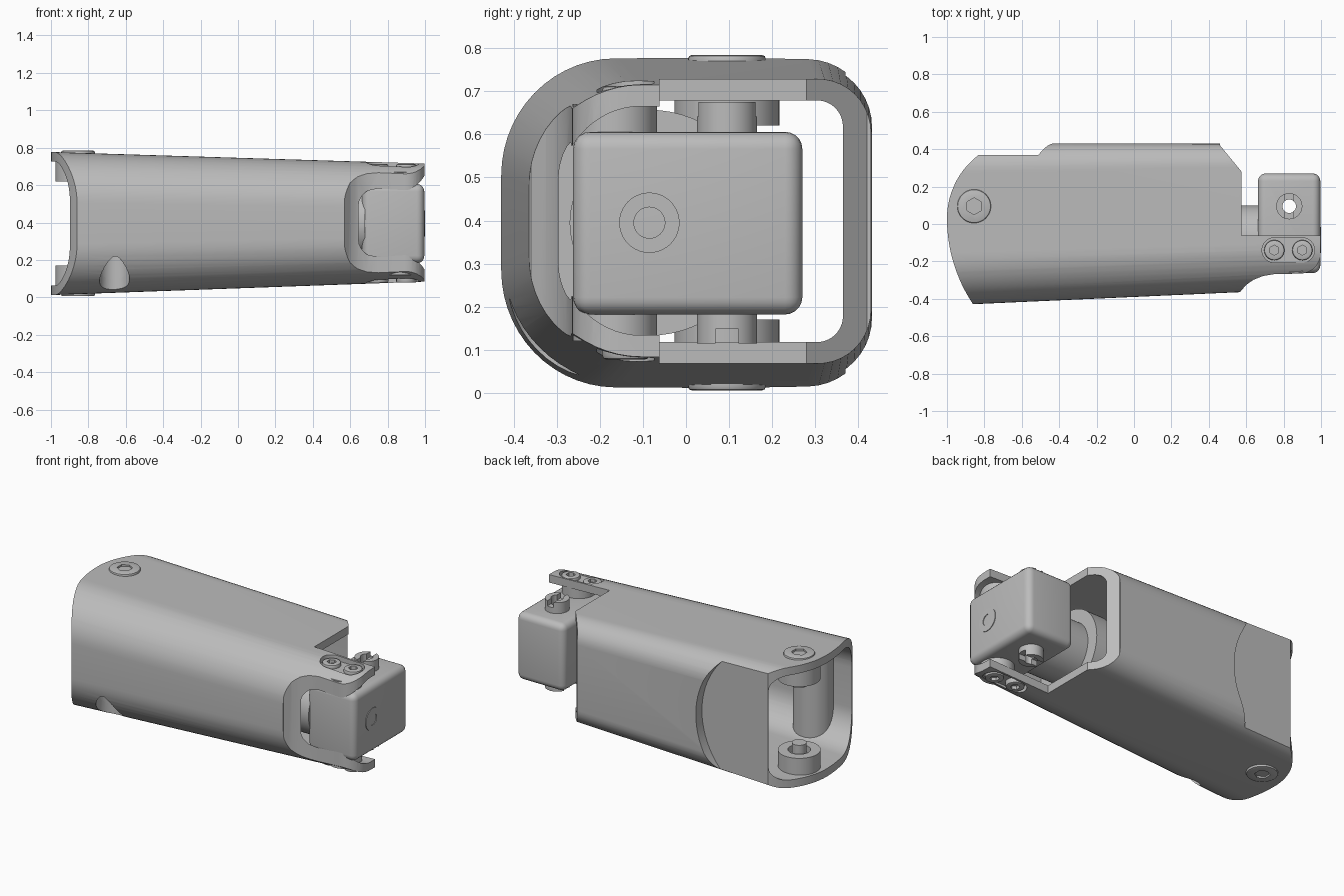
import bpy, bmesh, math
from mathutils import Matrix, Vector

if "Cube" in bpy.data.objects:
    bpy.data.objects.remove(bpy.data.objects["Cube"], do_unlink=True)

grey = bpy.data.materials.new("satin_grey")
grey.use_nodes = True
grey.diffuse_color = (0.5, 0.5, 0.5, 1)
grey.node_tree.nodes["Principled BSDF"].inputs["Base Color"].default_value = (0.5, 0.5, 0.5, 1)


def finish(name, bm):
    bmesh.ops.recalc_face_normals(bm, faces=bm.faces)
    mesh = bpy.data.meshes.new(name)
    bm.to_mesh(mesh)
    bm.free()
    mesh.materials.append(grey)
    ob = bpy.data.objects.new(name, mesh)
    bpy.context.collection.objects.link(ob)
    return ob


def select(ob):
    bpy.ops.object.select_all(action='DESELECT')
    ob.select_set(True)
    bpy.context.view_layer.objects.active = ob


def smooth(ob):
    select(ob)
    bpy.ops.object.shade_smooth_by_angle(angle=math.radians(32))


def cut(ob, tool, op='DIFFERENCE', keep=False):
    select(ob)
    mod = ob.modifiers.new("cut", 'BOOLEAN')
    mod.operation, mod.object, mod.solver = op, tool, 'EXACT'
    bpy.ops.object.modifier_apply(modifier=mod.name)
    if not keep:
        bpy.data.objects.remove(tool, do_unlink=True)


def rod(name, a, b, r, sides=40):
    """Cylinder from point a to point b."""
    a, b = Vector(a), Vector(b)
    turn = (b - a).to_track_quat('Z', 'Y').to_matrix().to_4x4()
    bm = bmesh.new()
    bmesh.ops.create_cone(bm, cap_ends=True, segments=sides, radius1=r, radius2=r, depth=(b - a).length,
                          matrix=Matrix.Translation((a + b) / 2) @ turn)
    return finish(name, bm)


def box(name, lo, hi, bevel=0):
    lo, hi = Vector(lo), Vector(hi)
    bm = bmesh.new()
    bmesh.ops.create_cube(bm, size=1, matrix=Matrix.Translation((lo + hi) / 2) @ Matrix.Diagonal((hi - lo).to_4d()))
    if bevel:
        bmesh.ops.bevel(bm, geom=bm.edges[:], offset=bevel, segments=5, profile=0.5, affect='EDGES')
    return finish(name, bm)


def prism(name, outline, z0, z1):
    bm = bmesh.new()
    face = bm.faces.new([bm.verts.new((x, y, z0)) for x, y in outline])
    # Keep the base face so that the prism is closed
    ext = bmesh.ops.extrude_face_region(bm, geom=[face], use_keep_orig=True)["geom"]
    bmesh.ops.translate(bm, verts=[v for v in ext if isinstance(v, bmesh.types.BMVert)], vec=(0, 0, z1 - z0))
    return finish(name, bm)


def arc(cx, cy, r, start, end, n):
    return [(cx + r * math.cos(math.radians(start + (end - start) * i / n)),
             cy + r * math.sin(math.radians(start + (end - start) * i / n))) for i in range(n + 1)]


def section(x, wall_y, wall_z):
    """Rounded rectangle of the tapering sleeve at station x."""
    t = (x + 1) / 2
    y0, y1 = -0.435 + 0.09 * t + wall_y, 0.433 - 0.005 * t - wall_y
    z0, z1 = 0.012 + 0.072 * t + wall_z, 0.777 - 0.062 * t - wall_z
    rf, rb = 0.27 - 0.03 * t - wall_y, 0.15 - 0.03 * t - wall_y
    pts = (arc(y1 - rb, z1 - rb, rb, 0, 90, 10) + arc(y0 + rf, z1 - rf, rf, 90, 180, 14)
           + arc(y0 + rf, z0 + rf, rf, 180, 270, 14) + arc(y1 - rb, z0 + rb, rb, 270, 360, 10))
    return [(x, y, z) for y, z in pts]


def loft(name, xa, xb, wall_y=0, wall_z=0):
    bm = bmesh.new()
    a, b = [[bm.verts.new(p) for p in section(x, wall_y, wall_z)] for x in (xa, xb)]
    n = len(a)
    for i in range(n):
        bm.faces.new((a[i], a[(i + 1) % n], b[(i + 1) % n], b[i]))
    bm.faces.new(a)
    bm.faces.new(b)
    return finish(name, bm)


# Sleeve: tapered tube trimmed to its plan outline
MID = 0.395
shell = loft("sleeve", -1.05, 1.05)
core = loft("core_cutter", -1.2, 1.2, 0.065, 0.05)
outline = (arc(-0.175, 0.03, 0.825, 180, 216, 14)
           + [(0.57, -0.5), (0.57, -0.36), (0.6, -0.325), (0.64, -0.298), (0.69, -0.278), (0.75, -0.268)]
           + arc(0.89, -0.157, 0.108, 270, 360, 8)
           + [(0.998, -0.062), (0.575, -0.062), (0.575, 0.28), (0.46, 0.42), (0.46, 0.5), (-0.68, 0.5)]
           + arc(-0.575, 0.03, 0.425, 108, 176, 14))
cut(shell, prism("plan_cutter", outline, -0.5, 1.5), 'INTERSECT')
cut(shell, core, keep=True)

# Service opening in the back wall
cut(shell, rod("opening_cutter", (-0.87, 0.37, 0.39), (-0.87, 0.7, 0.39), 0.5, 80))

# Access column inside the front wall, open at the bottom
column = rod("access_column", (-0.66, -0.33, 0), (-0.66, -0.33, 0.8), 0.12, 48)
cut(column, core, 'INTERSECT')
for part in (shell, column):
    cut(part, rod("access_cutter", (-0.66, -0.33, -0.2), (-0.66, -0.33, 0.4), 0.08))

# Pockets for the fork screws, top and bottom
pocket = arc(0.9, -0.14, 0.066, -90, 90, 12) + arc(0.75, -0.14, 0.066, 90, 270, 12)
cut(shell, prism("pocket_cutter", pocket, 0.69, 0.9))
cut(shell, prism("pocket_cutter", pocket, -0.1, 2 * MID + 0.01 - 0.69))
smooth(shell)
smooth(column)


def screw(name, x, y, z, s, r, height):
    """Socket head screw whose head rises from z in direction s."""
    top = z + s * height
    head = rod(name, (x, y, z - s * 0.02), (x, y, top), r)
    select(head)
    mod = head.modifiers.new("edge", 'BEVEL')
    mod.width, mod.segments, mod.limit_method = 0.008, 2, 'ANGLE'
    bpy.ops.object.modifier_apply(modifier=mod.name)
    cut(head, rod("hex_cutter", (x, y, top - s * 0.02), (x, y, top + s * 0.02), r * 0.5, 6))
    smooth(head)


for side, s in (("top", 1), ("bottom", -1)):
    def h(z):
        return MID + s * (z - MID)

    # Pivot screw, boss and pin at the wide end
    px, py = -0.855, 0.095
    screw(side + "_pivot_screw", px, py, h(0.77), s, 0.09, 0.014)
    boss = rod(side + "_pivot_boss", (px, py, h(0.62)), (px, py, h(0.735)), 0.122, 48)
    cut(boss, rod("recess_cutter", (px, py, h(0.6)), (px, py, h(0.66)), 0.065))
    smooth(boss)
    smooth(rod(side + "_pivot_pin", (px, py, h(0.575)), (px, py, h(0.70)), 0.042))

    # Fork screws and the boss below the prong
    for i, x in enumerate((0.75, 0.9)):
        screw(f"{side}_fork_screw_{i}", x, -0.14, h(0.69), s, 0.054, 0.022)
    smooth(rod(side + "_fork_boss", (0.86, -0.165, h(0.59)), (0.86, -0.165, h(0.67)), 0.098))

    # Slotted output hub on the drive head
    hub = rod(side + "_output_hub", (0.83, 0.095, h(0.59)), (0.83, 0.095, h(0.675)), 0.07)
    cut(hub, rod("bore_cutter", (0.83, 0.095, h(0.55)), (0.83, 0.095, h(0.7)), 0.036))
    w, d = (0.022, 0.1) if s > 0 else (0.1, 0.027)
    za, zb = sorted((h(0.642), h(0.7)))
    cut(hub, box("slot_cutter", (0.83 - w, 0.095 - d, za), (0.83 + w, 0.095 + d, zb)))
    smooth(hub)

# Drive head with rounded edges, bored through the output axis
head = box("drive_head", (0.663, -0.262, 0.182), (0.996, 0.27, 0.606), 0.04)
cut(head, rod("bore_cutter", (0.83, 0.095, 0), (0.83, 0.095, 1), 0.036))
smooth(head)
plate = rod("end_cap", (0.98, -0.085, MID), (1.0, -0.085, MID), 0.07)
cut(plate, rod("cap_cutter", (0.99, -0.085, MID), (1.1, -0.085, MID), 0.036))
smooth(plate)

# Motor along the sleeve with its mounting collar
smooth(rod("motor", (-0.28, -0.085, MID), (0.68, -0.085, MID), 0.185, 64))
smooth(rod("motor_collar", (0.3, -0.085, MID), (0.42, -0.085, MID), 0.262, 64))
